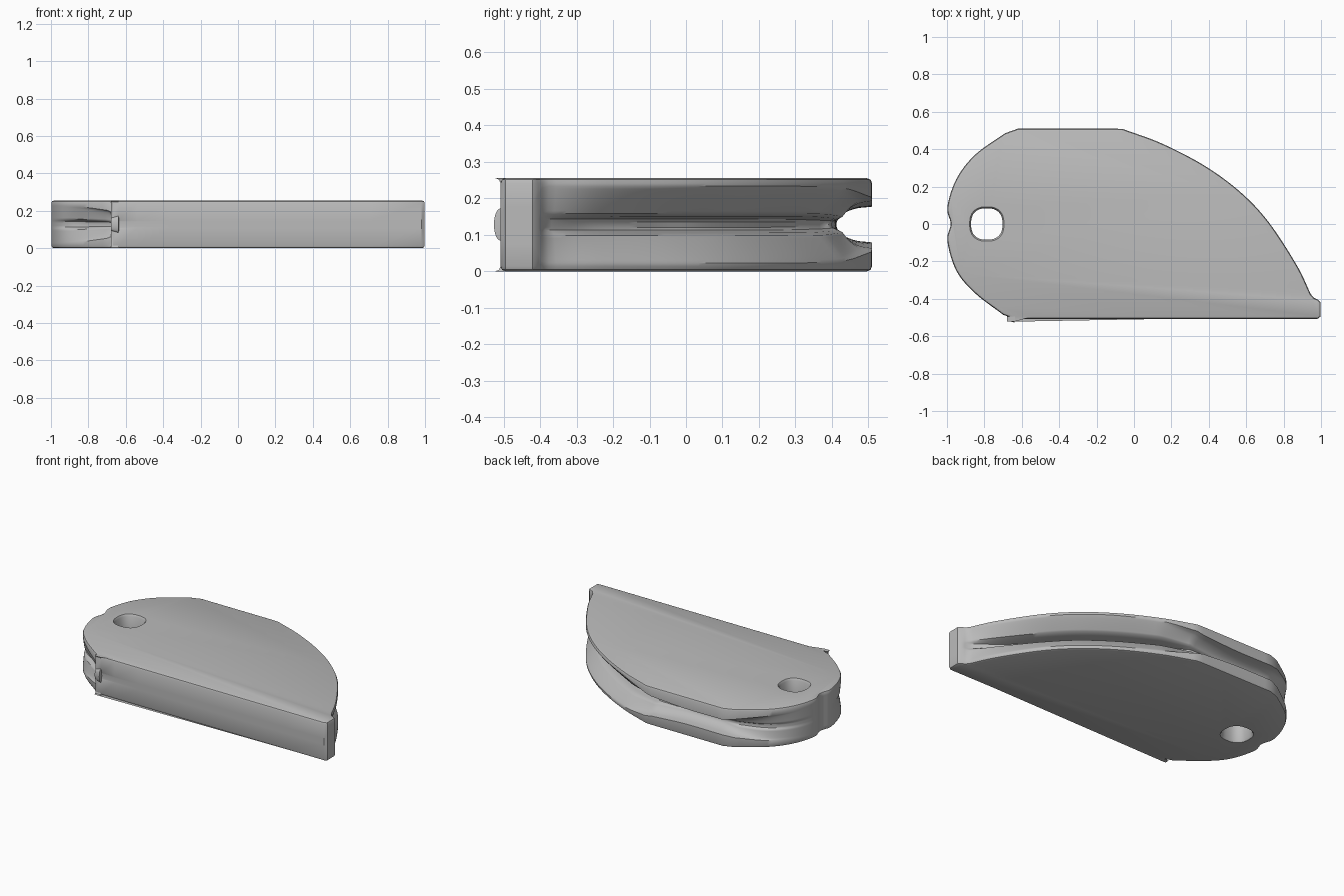
import bpy, bmesh, math
from mathutils import Vector

cube = bpy.data.objects.get("Cube")
if cube:
    bpy.data.objects.remove(cube, do_unlink=True)

HEIGHT, MID, EDGE = 0.255, 0.128, 0.014

grey = bpy.data.materials.new("plain grey")
grey.use_nodes = True
grey.diffuse_color = (0.5, 0.5, 0.5, 1)
shader = grey.node_tree.nodes["Principled BSDF"]
shader.inputs["Base Color"].default_value = grey.diffuse_color
shader.inputs["Roughness"].default_value = 0.6


def spline(points, steps=6):
    """Catmull-Rom through points of (x, y, groove depth, groove half width)."""
    p = [Vector(q) for q in points]
    p = [2 * p[0] - p[1]] + p + [2 * p[-1] - p[-2]]
    out = []
    for a, b, c, d in zip(p, p[1:], p[2:], p[3:]):
        for i in range(steps):
            t = i / steps
            out.append(0.5 * (2 * b + (c - a) * t + (2 * a - 5 * b + 4 * c - d) * t ** 2
                              + (3 * b - a - 3 * c + d) * t ** 3))
    return out + [p[-2]]


def groove(t, width):
    """Relative depth: round when narrow, a V with a slot when wide."""
    k = min(1, max(0, (width - 0.05) / 0.05))
    round_part = math.sqrt(1 - t * t)
    vee = 0.55 * (1 - abs(t)) ** 1.1 + 0.5 * min(1, max(0, (0.24 - abs(t)) / 0.08))
    return (1 - k) * round_part + k * min(1, vee)


# outline, counter-clockwise from the front edge
front = spline([(-0.64, -0.508, 0.022, 0.05), (-0.54, -0.508, 0, 0.02), (0.98, -0.508, 0, 0.02)])
tab = [Vector(q) for q in ((0.998, -0.495, 0, 0.05), (0.998, -0.42, 0, 0.05),
                           (0.985, -0.405, 0, 0.08), (0.962, -0.395, 0, 0.1))]
curve = spline([(0.945, -0.375, 0.02, 0.105), (0.87, -0.22, 0.1, 0.105), (0.72, 0.01, 0.17, 0.105),
                (0.57, 0.17, 0.18, 0.105), (0.38, 0.31, 0.18, 0.105), (0.15, 0.43, 0.16, 0.1),
                (-0.06, 0.508, 0.12, 0.075)], 8)
back = spline([(-0.1, 0.51, 0.11, 0.065), (-0.35, 0.51, 0.1, 0.05), (-0.62, 0.51, 0.1, 0.05)])
nose = spline([(-0.69, 0.485, 0.085, 0.06), (-0.85, 0.37, 0.035, 0.08), (-0.95, 0.24, 0.01, 0.09),
               (-0.998, 0.09, 0, 0.1), (-0.98, 0, 0, 0.1), (-0.998, -0.09, 0, 0.1),
               (-0.95, -0.25, 0.015, 0.1), (-0.85, -0.37, 0.05, 0.095), (-0.7, -0.485, 0.04, 0.075)])
outline = front + tab + curve + back + nose

# body: one vertical column of points for each outline point
bm = bmesh.new()
columns = []
count = len(outline)
for i, q in enumerate(outline):
    tangent = (outline[(i + 1) % count] - outline[i - 1]).xy.normalized()
    inward = Vector((-tangent.y, tangent.x))
    depth, width = max(0, q[2]), min(0.107, max(0.02, q[3]))
    section = [(0, EDGE), (EDGE * 0.3, EDGE * 0.3), (EDGE, 0)]
    for j in range(-14, 15):
        t = j / 14
        section.append((MID + width * t, depth * groove(t, width)))
    section += [(HEIGHT - EDGE, 0), (HEIGHT - EDGE * 0.3, EDGE * 0.3), (HEIGHT, EDGE)]
    columns.append([bm.verts.new((*(q.xy + inward * inset), z)) for z, inset in section])
for a, b in zip(columns, columns[1:] + columns[:1]):
    for k in range(len(a) - 1):
        bm.faces.new((a[k], b[k], b[k + 1], a[k + 1]))
bm.faces.new([c[-1] for c in columns])
bm.faces.new([c[0] for c in reversed(columns)])
bmesh.ops.recalc_face_normals(bm, faces=bm.faces)
mesh = bpy.data.meshes.new("grooved_body")
bm.to_mesh(mesh)
bm.free()
body = bpy.data.objects.new("grooved_body", mesh)
bpy.context.collection.objects.link(body)
mesh.materials.append(grey)

# pin hole cutter: rounded square, flared at both faces
bm = bmesh.new()
rings = []
for z, r in ((-0.02, 0.105), (0.012, 0.084), (HEIGHT - 0.012, 0.084), (HEIGHT + 0.02, 0.105)):
    ring = []
    for i in range(40):
        a = math.tau * i / 40
        c, s = math.cos(a), math.sin(a)
        k = r / (abs(c) ** 2.5 + abs(s) ** 2.5) ** 0.4
        ring.append(bm.verts.new((-0.787 + k * c, k * s, z)))
    rings.append(ring)
for a, b in zip(rings, rings[1:]):
    for i in range(40):
        n = (i + 1) % 40
        bm.faces.new((a[i], a[n], b[n], b[i]))
bm.faces.new(rings[-1])
bm.faces.new(rings[0][::-1])
cut_mesh = bpy.data.meshes.new("pin_hole_cutter")
bm.to_mesh(cut_mesh)
bm.free()
cut_mesh.materials.append(grey)
cutter = bpy.data.objects.new("pin_hole_cutter", cut_mesh)
bpy.context.collection.objects.link(cutter)

hole = body.modifiers.new("pin_hole", "BOOLEAN")
hole.operation, hole.solver, hole.object = "DIFFERENCE", "EXACT", cutter
bpy.ops.object.select_all(action="DESELECT")
body.select_set(True)
bpy.context.view_layer.objects.active = body
bpy.ops.object.modifier_apply(modifier="pin_hole")
bpy.data.objects.remove(cutter, do_unlink=True)
bpy.ops.object.shade_smooth_by_angle(angle=math.radians(35))
